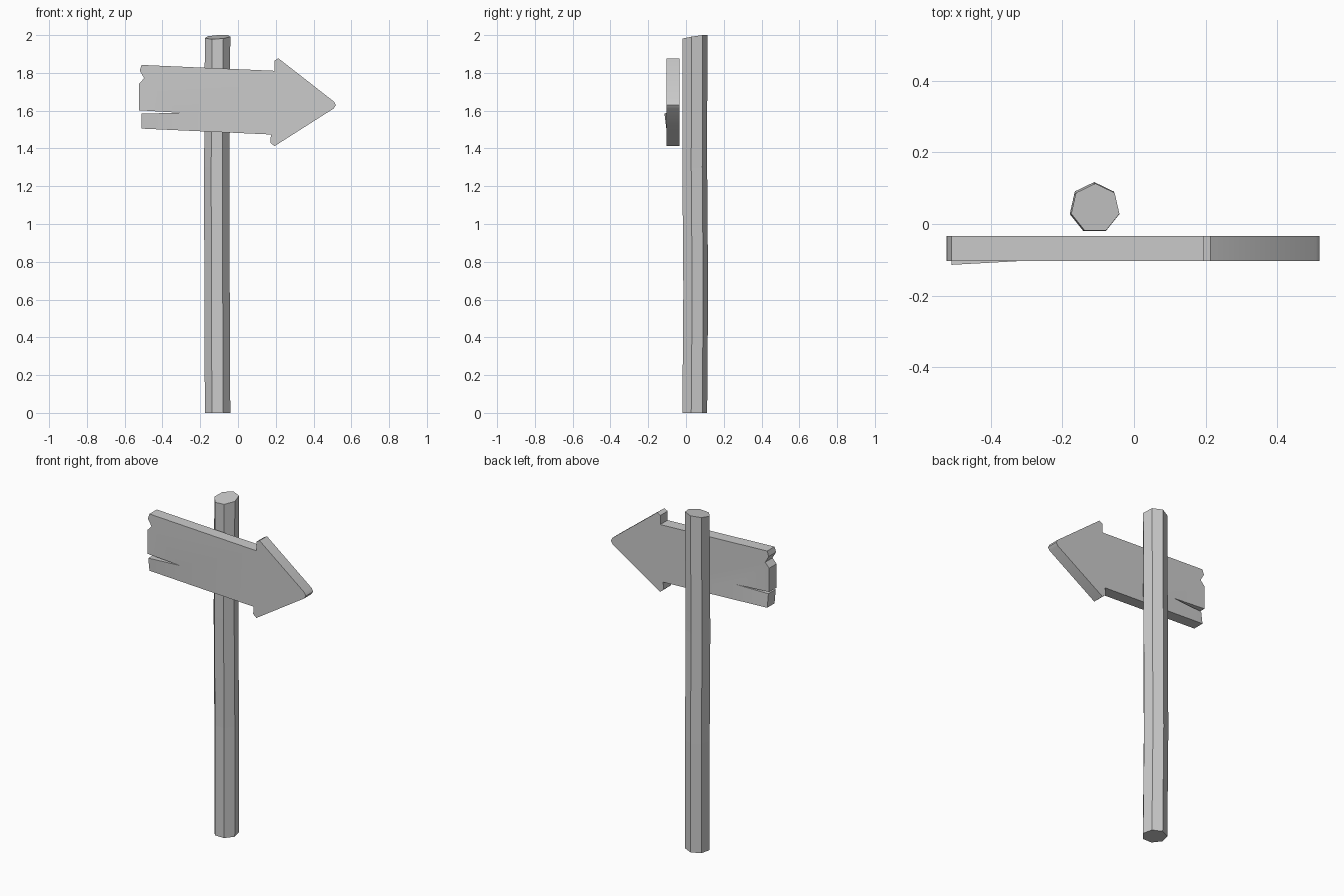
import bpy, bmesh, math

if "Cube" in bpy.data.objects:
    bpy.data.objects.remove(bpy.data.objects["Cube"])


def finish(bm, name):
    bmesh.ops.recalc_face_normals(bm, faces=bm.faces)
    mesh = bpy.data.meshes.new(name)
    bm.to_mesh(mesh)
    bm.free()
    obj = bpy.data.objects.new(name, mesh)
    bpy.context.collection.objects.link(obj)
    return obj


# Post: slightly crooked seven-sided pole with a slanted top
SIDES, RADIUS = 7, 0.069
sections = [(0.0, -0.108, 0.043), (0.65, -0.111, 0.048),
            (1.3, -0.112, 0.043), (2.0, -0.108, 0.044)]
bm = bmesh.new()
rings = []
for z, cx, cy in sections:
    ring = []
    for i in range(SIDES):
        a = math.pi / 2 + 2 * math.pi * i / SIDES
        x, y = RADIUS * math.cos(a), RADIUS * math.sin(a)
        slant = min(0, -0.01 + 0.16 * y + 0.06 * x) if z == 2.0 else 0
        ring.append(bm.verts.new((cx + x, cy + y, z + slant)))
    rings.append(ring)
for low, high in zip(rings, rings[1:]):
    for i in range(SIDES):
        j = (i + 1) % SIDES
        bm.faces.new((low[i], low[j], high[j], high[i]))
bm.faces.new(rings[0])
bm.faces.new(rings[-1])
finish(bm, "post")

# Arrow board: broken left end, split plank, blunt arrow tip
FRONT, BACK = -0.103, -0.034
outline = [(-0.51, 1.842), (0.193, 1.811), (0.193, 1.865), (0.214, 1.877),
           (0.508, 1.648), (0.518, 1.629), (0.506, 1.611),
           (0.193, 1.412), (0.172, 1.430), (0.174, 1.474),
           (-0.31, 1.495 + 0.001), (-0.51, 1.505), (-0.51, 1.584),
           (-0.31, 1.589), (-0.523, 1.602),
           (-0.523, 1.743), (-0.497, 1.772), (-0.52, 1.812)]
SPLIT_BASE, SPLINTER, SPLIT_END = 10, 12, 13
bm = bmesh.new()
layers = []
for y in (FRONT, BACK):
    verts = [bm.verts.new((x, y, z)) for x, z in outline]
    verts[SPLINTER].co.y -= 0.011      # splinter bends forward
    bm.faces.new(verts[:SPLIT_BASE + 1] + verts[SPLIT_END:])
    bm.faces.new(verts[SPLIT_BASE:SPLIT_END + 1])
    layers.append(verts)
front, back = layers
for i in range(len(outline)):
    j = (i + 1) % len(outline)
    bm.faces.new((front[i], front[j], back[j], back[i]))
board = finish(bm, "arrow_board")

# Soft shading around the blunt tip only
bpy.context.view_layer.objects.active = board
board.select_set(True)
bpy.ops.object.shade_smooth_by_angle(angle=math.radians(40))
